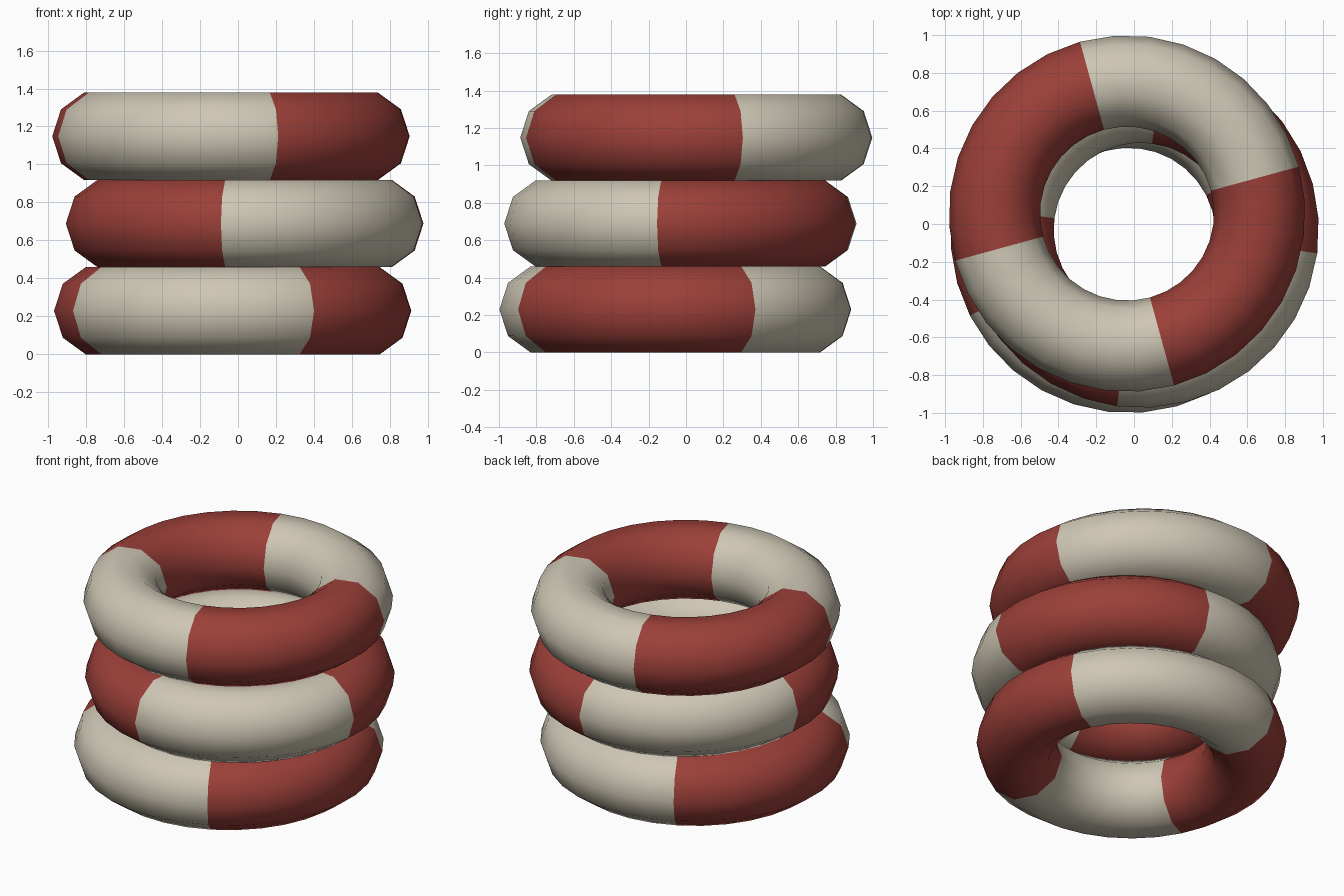
import bpy
import math

cube = bpy.data.objects.get("Cube")
if cube:
    bpy.data.objects.remove(cube, do_unlink=True)

SEGMENTS, SIDES = 32, 10
MAJOR, MINOR = 0.702, 0.2415
HALF = MINOR * math.sin(math.radians(72))  # half height of the ten-sided tube


def material(name, colour):
    mat = bpy.data.materials.new(name)
    mat.use_nodes = True
    mat.diffuse_color = colour
    mat.node_tree.nodes["Principled BSDF"].inputs["Base Color"].default_value = colour
    return mat


red = material("faded_red", (0.33, 0.05, 0.04, 1))
cream = material("cream", (0.62, 0.57, 0.46, 1))


def ring(name, x, y, level, turn):
    """Swim ring with four equal colour bands; the first cream band starts at turn."""
    bpy.ops.mesh.primitive_torus_add(
        major_segments=SEGMENTS, minor_segments=SIDES,
        major_radius=MAJOR, minor_radius=MINOR,
        location=(x, y, HALF * (2 * level + 1)),
        rotation=(0, 0, math.radians(turn)))
    obj = bpy.context.object
    obj.name = name
    obj.data.materials.append(cream)
    obj.data.materials.append(red)
    # Alternate colour by quarter turn
    for face in obj.data.polygons:
        angle = math.atan2(face.center.y, face.center.x) % math.tau
        face.material_index = int(angle / (math.pi / 2)) % 2
    bpy.ops.object.shade_smooth()


# Three rings stacked slightly off centre
ring("bottom_ring", -0.028, -0.057, 0, 27)
ring("middle_ring", 0.035, -0.03, 1, -97.6)
ring("top_ring", -0.037, 0.055, 2, 15.3)
